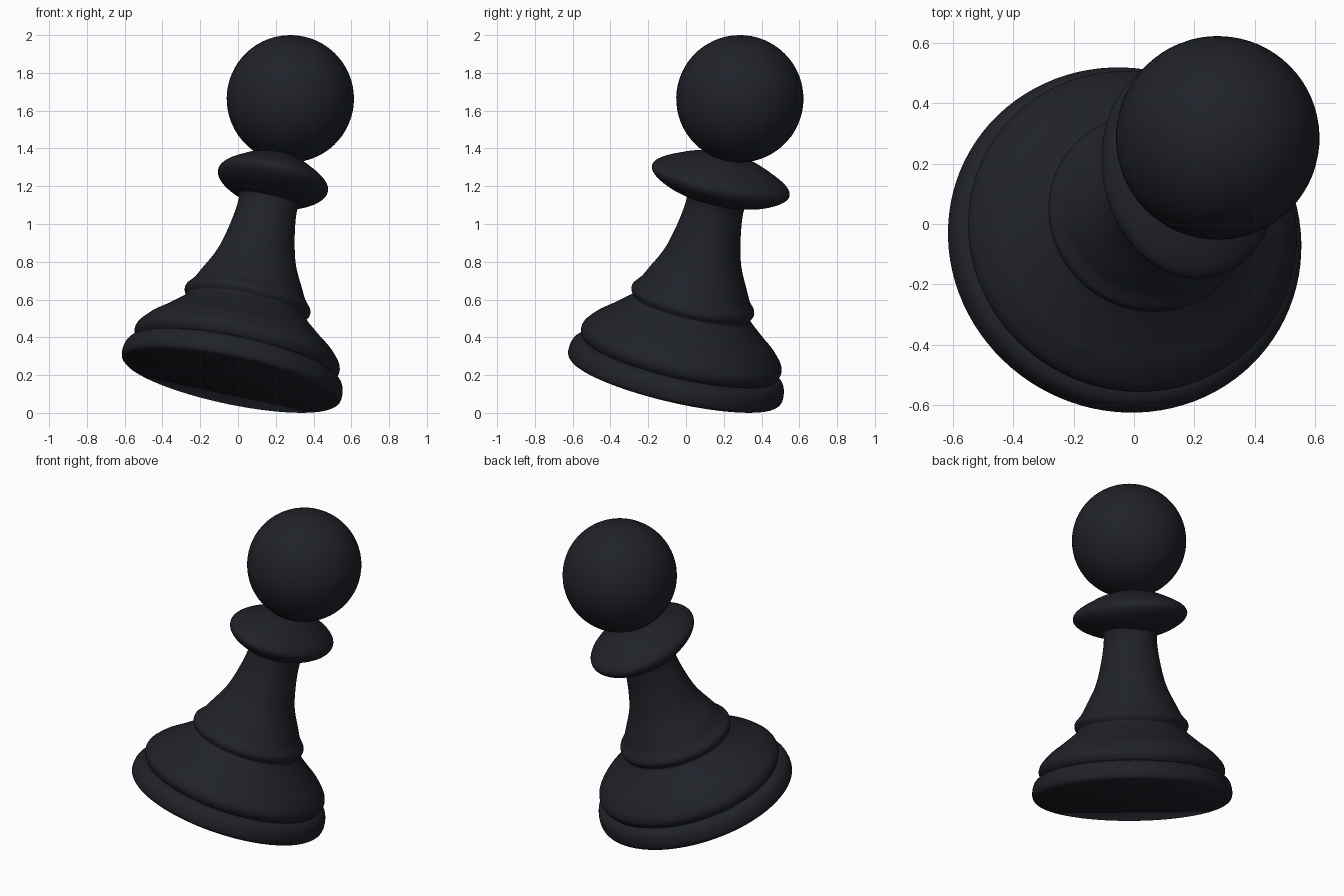
import bpy, bmesh
from math import radians, tau, cos, sin
from mathutils import Vector, Matrix

if "Cube" in bpy.data.objects:
    bpy.data.objects.remove(bpy.data.objects["Cube"])

FOOT = Vector((-0.039, -0.062, 0.172))          # centre of the underside
HEAD = Vector((0.277, 0.285, 1.663))            # centre of the ball
LEAN = Vector((0, 0, 1)).rotation_difference(HEAD - FOOT).to_matrix().to_4x4()

ebony = bpy.data.materials.new("ebony")
ebony.diffuse_color = (0.014, 0.016, 0.022, 1)
ebony.use_nodes = True
ebony.node_tree.nodes["Principled BSDF"].inputs["Base Color"].default_value = ebony.diffuse_color


def smooth_curve(pts, n=4):
    """Catmull-Rom through (radius, height) points."""
    p = [Vector(q) for q in pts]
    p = [p[0]] + p + [p[-1]]
    out = []
    for a, b, c, d in zip(p, p[1:], p[2:], p[3:]):
        for i in range(n):
            t = i / n
            out.append(0.5 * (2 * b + (c - a) * t + (2 * a - 5 * b + 4 * c - d) * t * t
                              + (3 * b - a - 3 * c + d) * t ** 3))
    return out + [p[-1]]


def finish(bm, name, matrix):
    bmesh.ops.recalc_face_normals(bm, faces=bm.faces)
    me = bpy.data.meshes.new(name)
    bm.to_mesh(me)
    bm.free()
    ob = bpy.data.objects.new(name, me)
    bpy.context.collection.objects.link(ob)
    ob.matrix_world = matrix
    me.materials.append(ebony)
    bpy.ops.object.select_all(action='DESELECT')
    ob.select_set(True)
    bpy.context.view_layer.objects.active = ob
    bpy.ops.object.shade_smooth_by_angle(angle=radians(40))


def turned(name, profile, sx, sy, spin=0, sides=96):
    """Lathe a profile around the leaning axis, capped at both ends."""
    bm = bmesh.new()
    rings = []
    for r, h in profile:
        rings.append([bm.verts.new((r * cos(tau * k / sides), r * sin(tau * k / sides), h))
                      for k in range(sides)])
    for lo, hi in zip(rings, rings[1:]):
        for k in range(sides):
            m = (k + 1) % sides
            bm.faces.new((lo[k], lo[m], hi[m], hi[k]))
    bm.faces.new(rings[0][::-1])
    bm.faces.new(rings[-1])
    shape = Matrix.Rotation(spin, 4, 'Z') @ Matrix.Diagonal((sx, sy, 1, 1))
    finish(bm, name, Matrix.Translation(FOOT) @ LEAN @ shape)


# Foot: plinth ring with a flat underside
turned("base_ring", smooth_curve([
    (0.572, 0.0), (0.584, 0.012), (0.589, 0.035), (0.585, 0.07), (0.574, 0.098),
    (0.555, 0.115), (0.528, 0.125), (0.50, 0.126)]), 1.01, 0.99)

# Body: lower bulge, thin bead and tapering neck
turned("body", smooth_curve([
    (0.515, 0.115), (0.53, 0.126), (0.543, 0.145), (0.549, 0.17), (0.54, 0.2),
    (0.515, 0.232), (0.48, 0.268), (0.432, 0.305), (0.378, 0.35), (0.338, 0.385),
    (0.321, 0.405), (0.330, 0.422), (0.336, 0.44), (0.331, 0.462), (0.312, 0.485),
    (0.294, 0.51), (0.264, 0.57), (0.228, 0.64), (0.201, 0.71), (0.177, 0.81),
    (0.162, 0.9), (0.156, 0.97), (0.160, 1.0), (0.160, 1.04)]), 1.01, 0.99)

# Collar: oval lens-shaped disc under the head
turned("collar", smooth_curve([
    (0.10, 0.99), (0.175, 0.998), (0.26, 1.022), (0.325, 1.053), (0.362, 1.082),
    (0.374, 1.109), (0.362, 1.135), (0.325, 1.163), (0.265, 1.193), (0.19, 1.225),
    (0.11, 1.245), (0.03, 1.25)]), 0.792, 1.0, radians(5))

# Head: ball
bm = bmesh.new()
bmesh.ops.create_uvsphere(bm, u_segments=64, v_segments=32, radius=0.337)
finish(bm, "head_ball", Matrix.Translation(HEAD) @ LEAN)
